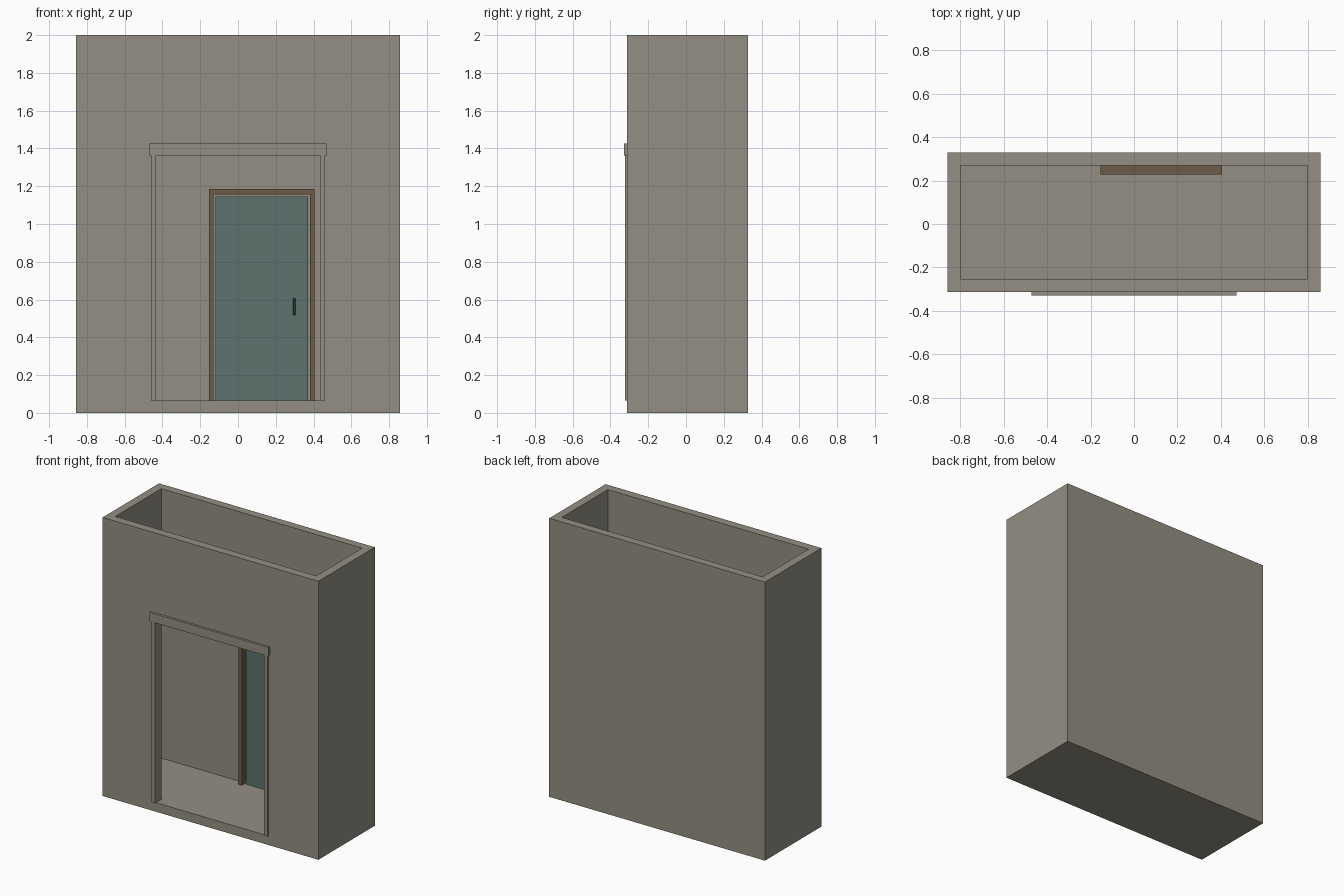
import bpy, bmesh

if "Cube" in bpy.data.objects:
    bpy.data.objects.remove(bpy.data.objects["Cube"])


def material(name, rgb):
    m = bpy.data.materials.new(name)
    m.diffuse_color = (*rgb, 1)
    m.use_nodes = True
    m.node_tree.nodes["Principled BSDF"].inputs["Base Color"].default_value = m.diffuse_color
    return m


STONE = material("warm grey plaster", (0.296, 0.275, 0.227))
WOOD = material("brown wood", (0.155, 0.108, 0.068))
TEAL = material("muted teal", (0.107, 0.174, 0.156))
DARK = material("dark metal", (0.05, 0.07, 0.062))


def box(name, x, y, z, mat):
    """Axis-aligned box from (min, max) ranges."""
    bm = bmesh.new()
    bmesh.ops.create_cube(bm, size=1)
    for v in bm.verts:
        for i, (lo, hi) in enumerate((x, y, z)):
            v.co[i] = lo if v.co[i] < 0 else hi
    me = bpy.data.meshes.new(name)
    bm.to_mesh(me)
    bm.free()
    me.materials.append(mat)
    ob = bpy.data.objects.new(name, me)
    bpy.context.collection.objects.link(ob)
    return ob


def cut(target, cutter):
    """Subtract the cutter, then remove it."""
    mod = target.modifiers.new("cut", "BOOLEAN")
    mod.operation = "DIFFERENCE"
    mod.solver = "EXACT"
    mod.object = cutter
    bpy.context.view_layer.objects.active = target
    bpy.ops.object.modifier_apply(modifier=mod.name)
    bpy.data.objects.remove(cutter)


W, FRONT, BACK = 0.857, -0.312, 0.328
FLOOR, IN_BACK = 0.065, 0.27
OPEN_X, OPEN_Z = 0.433, 1.363

# Floor slab and open-topped walls with a wide entrance
box("floor_slab", (-W, W), (FRONT, BACK), (0, FLOOR), STONE)
walls = box("walls", (-W, W), (FRONT, BACK), (FLOOR, 2), STONE)
cut(walls, box("room_cutter", (-0.798, 0.798), (-0.252, IN_BACK), (-0.5, 2.5), STONE))
cut(walls, box("entrance_cutter", (-OPEN_X, OPEN_X), (-0.6, 0), (-0.4, OPEN_Z), STONE))

# Entrance trim
for side, s in (("left", -1), ("right", 1)):
    box("entrance_trim_" + side, sorted((s * OPEN_X, s * 0.46)),
        (-0.323, FRONT), (FLOOR, OPEN_Z), STONE)
box("entrance_lintel", (-0.472, 0.472), (-0.328, FRONT), (OPEN_Z, 1.427), STONE)

# Door frame on the back wall
FY = (0.227, IN_BACK)
box("door_frame_left", (-0.153, -0.129), FY, (FLOOR, 1.156), WOOD)
box("door_frame_right", (0.38, 0.404), FY, (FLOOR, 1.156), WOOD)
box("door_frame_top", (-0.153, 0.404), FY, (1.156, 1.186), WOOD)

# Door leaf and pull handle
box("door_leaf", (-0.119, 0.371), (0.258, IN_BACK), (FLOOR, 1.145), TEAL)
handle = box("door_handle", (0.29, 0.304), (0.242, 0.258), (0.517, 0.607), DARK)
bev = handle.modifiers.new("bevel", "BEVEL")
bev.width = 0.003
bev.segments = 1
